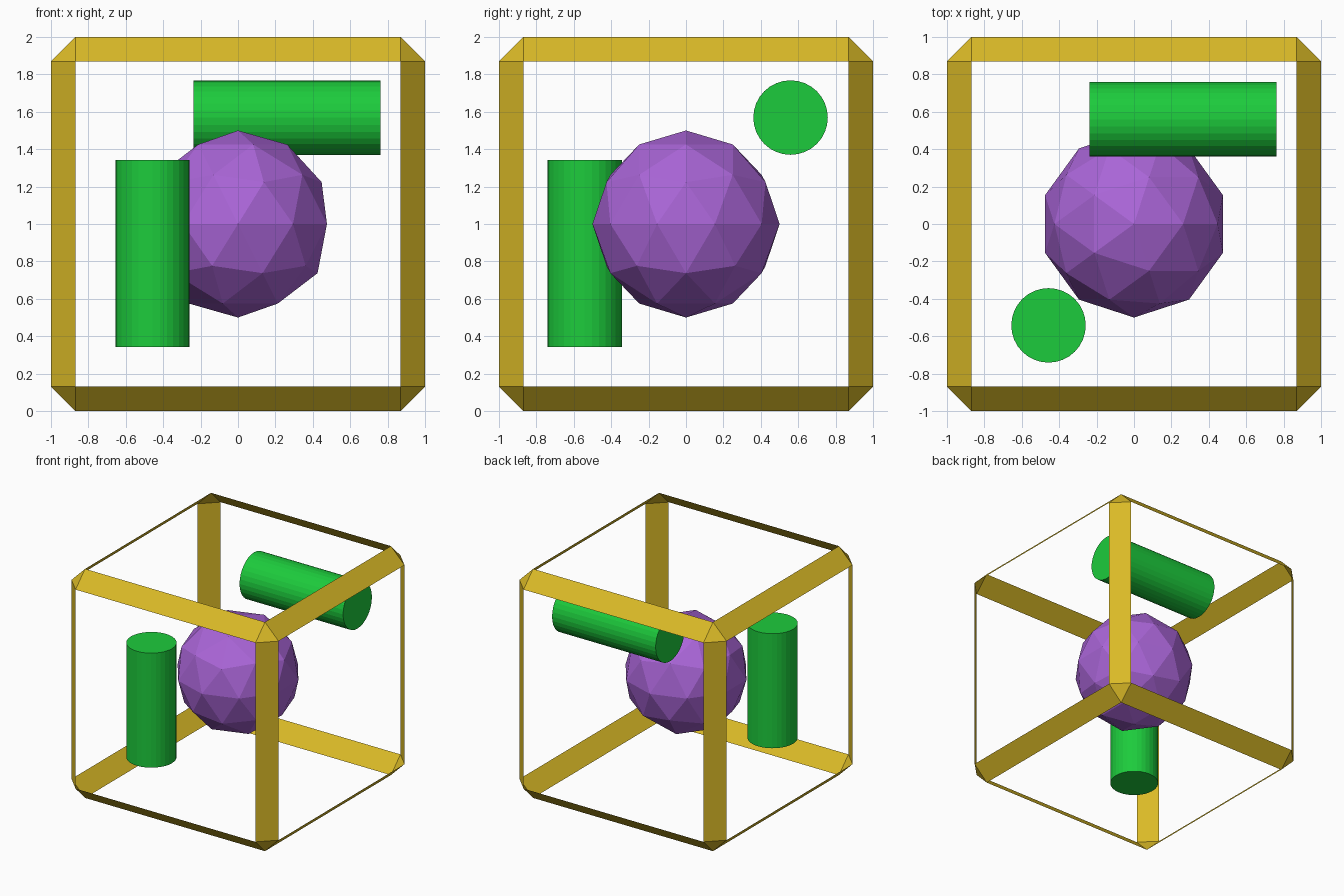
import bpy, bmesh
from math import radians

if "Cube" in bpy.data.objects:
    bpy.data.objects.remove(bpy.data.objects["Cube"])


def paint(obj, name, color):
    mat = bpy.data.materials.get(name) or bpy.data.materials.new(name)
    mat.diffuse_color = (*color, 1)
    mat.use_nodes = True
    mat.node_tree.nodes["Principled BSDF"].inputs["Base Color"].default_value = mat.diffuse_color
    obj.data.materials.append(mat)


GOLD, PURPLE, GREEN = (0.70, 0.49, 0.02), (0.40, 0.13, 0.68), (0.012, 0.60, 0.045)

# Open cage: chamfered cube with its six main faces removed
mesh = bpy.data.meshes.new("cage_frame")
bm = bmesh.new()
bmesh.ops.create_cube(bm, size=2)
bmesh.ops.bevel(bm, geom=bm.edges[:], offset=0.131, segments=1, affect='EDGES')
bm.normal_update()
panels = [f for f in bm.faces if max(abs(c) for c in f.normal) > 0.99]
bmesh.ops.delete(bm, geom=panels, context='FACES')
bm.to_mesh(mesh)
bm.free()
cage = bpy.data.objects.new("cage_frame", mesh)
cage.location.z = 1
bpy.context.collection.objects.link(cage)
paint(cage, "gold", GOLD)

# Faceted ball in the middle
bpy.ops.mesh.primitive_ico_sphere_add(subdivisions=2, radius=0.5, location=(0, 0, 1))
ball = bpy.context.object
ball.name = "faceted_ball"
paint(ball, "purple", PURPLE)

# Two floating rods: one upright, one lying along x
for name, loc, rot in (
    ("upright_rod", (-0.457, -0.542, 0.842), (0, 0, 0)),
    ("lying_rod", (0.263, 0.559, 1.569), (0, radians(90), 0)),
):
    bpy.ops.mesh.primitive_cylinder_add(vertices=32, radius=0.199, depth=1,
                                        location=loc, rotation=rot)
    rod = bpy.context.object
    rod.name = name
    paint(rod, "green", GREEN)
